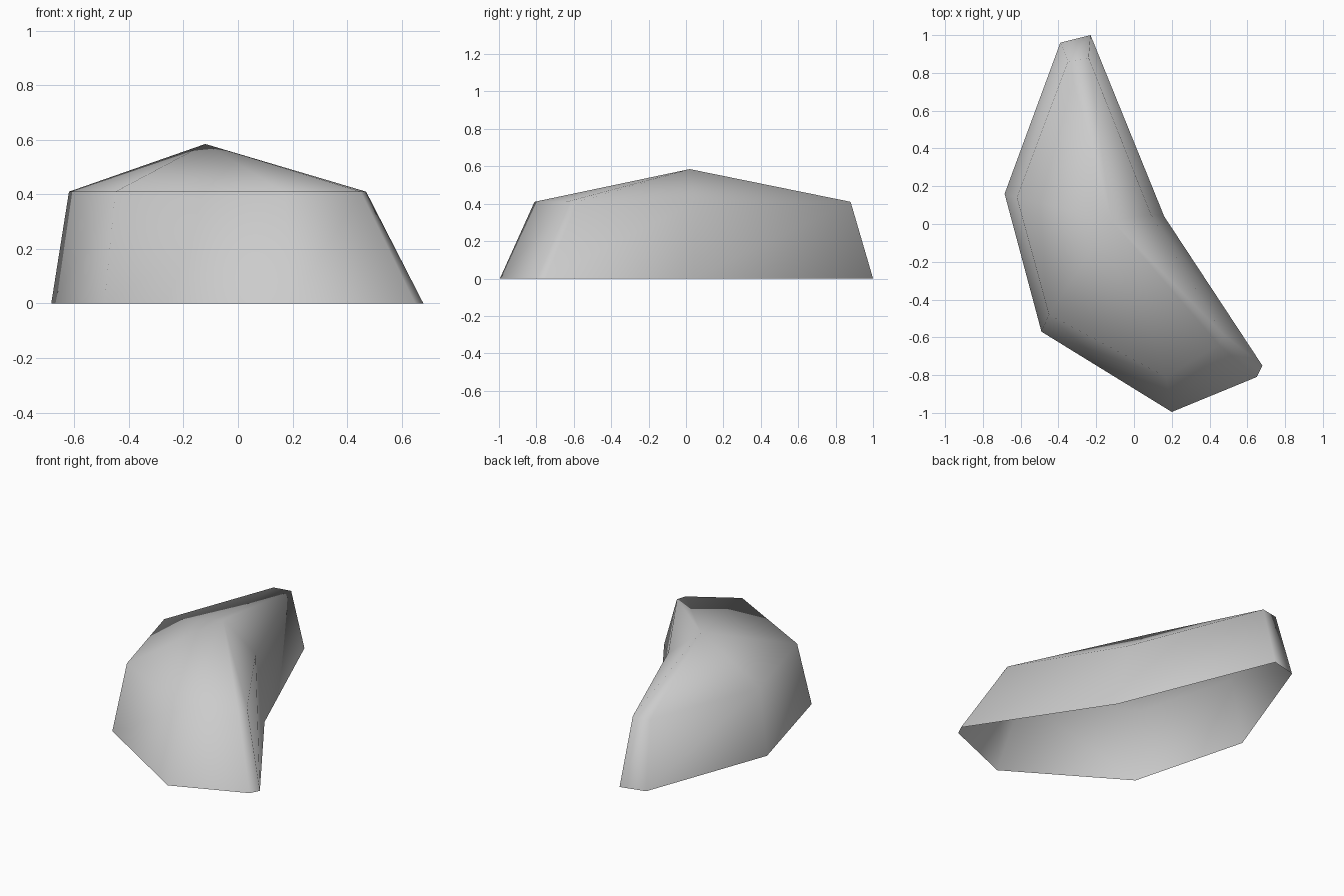
import bpy
import bmesh

cube = bpy.data.objects.get("Cube")
if cube:
    bpy.data.objects.remove(cube, do_unlink=True)

# Outline of the foot and of the shoulder, in matching clockwise order
FOOT = [(-0.39, 0.96), (-0.23, 1.0), (0.16, 0.04), (0.68, -0.75),
        (0.65, -0.81), (0.20, -0.995), (-0.49, -0.57), (-0.685, 0.16)]
SHOULDER = [(-0.35, 0.86), (-0.24, 0.88), (0.09, 0.05), (0.47, -0.58),
            (0.45, -0.64), (0.17, -0.81), (-0.45, -0.48), (-0.62, 0.14)]
SHOULDER_Z = 0.41
PEAK = (-0.12, 0.02, 0.585)

# Stone colour
stone = bpy.data.materials.new("stone_grey")
stone.use_nodes = True
grey = (0.6, 0.6, 0.6, 1.0)
stone.diffuse_color = grey
stone.node_tree.nodes["Principled BSDF"].inputs["Base Color"].default_value = grey


def ring(bm, outline, z):
    return [bm.verts.new((x, y, z)) for x, y in outline]


# Boulder shell: leaning walls, a low peaked top, open underneath
bm = bmesh.new()
foot = ring(bm, FOOT, 0)
shoulder = ring(bm, SHOULDER, SHOULDER_Z)
peak = bm.verts.new(PEAK)
count = len(foot)
for i in range(count):
    j = (i + 1) % count
    bm.faces.new((foot[j], foot[i], shoulder[i], shoulder[j]))
    bm.faces.new((shoulder[j], shoulder[i], peak))
for face in bm.faces:
    face.smooth = True

mesh = bpy.data.meshes.new("boulder")
bm.to_mesh(mesh)
bm.free()
mesh.materials.append(stone)
boulder = bpy.data.objects.new("boulder", mesh)
bpy.context.collection.objects.link(boulder)
